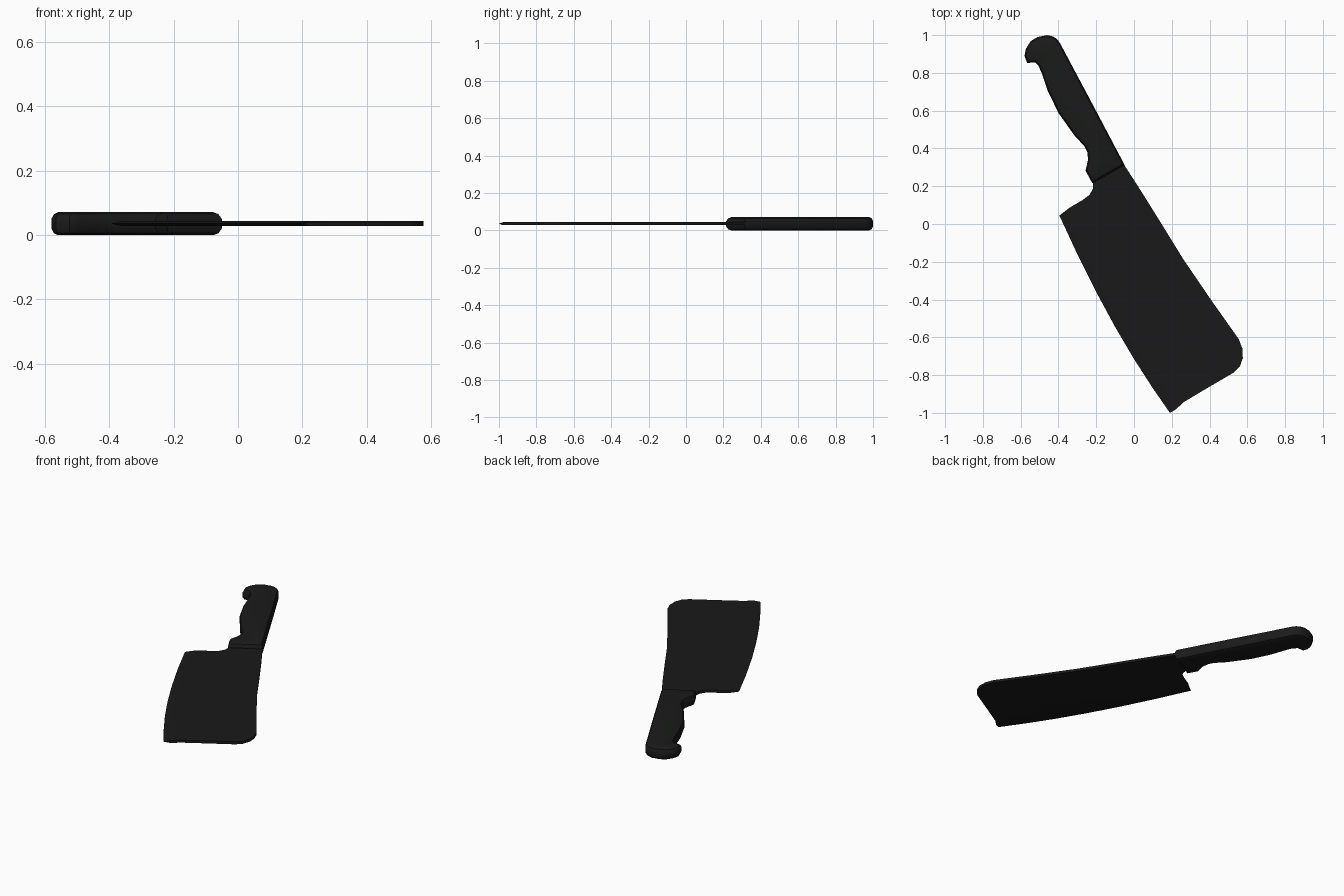
import bpy, bmesh
from mathutils import Vector

if "Cube" in bpy.data.objects:
    bpy.data.objects.remove(bpy.data.objects["Cube"])

BLADE_MID = 0.036


def material(name, rgb):
    m = bpy.data.materials.new(name)
    m.diffuse_color = (*rgb, 1)
    m.use_nodes = True
    m.node_tree.nodes["Principled BSDF"].inputs["Base Color"].default_value = m.diffuse_color
    return m


def inset(points, d):
    """Move a counter-clockwise outline inwards by d."""
    pts = [Vector(p) for p in points]
    out = []
    for i, p in enumerate(pts):
        a = (p - pts[i - 1]).normalized()
        b = (pts[(i + 1) % len(pts)] - p).normalized()
        n = Vector((-a.y - b.y, a.x + b.x)).normalized()
        out.append(p + n * d / max(0.6, n.dot(Vector((-a.y, a.x)))))
    return out


def loft(name, rings, mat):
    """Skin a stack of (outline, z) rings, capped at both ends."""
    bm = bmesh.new()
    rows = [[bm.verts.new((p[0], p[1], z)) for p in pts] for pts, z in rings]
    for lo, hi in zip(rows, rows[1:]):
        for i in range(len(lo)):
            j = (i + 1) % len(lo)
            bm.faces.new((lo[i], lo[j], hi[j], hi[i]))
    caps = [bm.faces.new(rows[0][::-1]), bm.faces.new(rows[-1])]
    bmesh.ops.triangulate(bm, faces=caps)
    bmesh.ops.recalc_face_normals(bm, faces=bm.faces)
    me = bpy.data.meshes.new(name)
    bm.to_mesh(me)
    bm.free()
    me.materials.append(mat)
    ob = bpy.data.objects.new(name, me)
    bpy.context.collection.objects.link(ob)
    bpy.ops.object.select_all(action='DESELECT')
    ob.select_set(True)
    bpy.context.view_layer.objects.active = ob
    bpy.ops.object.shade_smooth_by_angle(angle=0.6)
    return ob


# Blade: cutting edge from heel to tip, then the end, spine and heel notch
edge = [(-0.395, 0.045), (-0.30, -0.16), (-0.20, -0.36), (-0.10, -0.545),
        (0.0, -0.715), (0.10, -0.87), (0.19, -1.0)]
body = [(0.26, -0.945), (0.36, -0.885), (0.53, -0.785), (0.56, -0.755),
        (0.576, -0.71), (0.574, -0.66), (0.555, -0.61), (0.41, -0.405),
        (0.26, -0.185), (0.14, 0.01), (0.04, 0.17), (-0.05, 0.31),
        (-0.07, 0.335), (-0.21, 0.25), (-0.217, 0.215), (-0.218, 0.185),
        (-0.235, 0.155), (-0.27, 0.128), (-0.34, 0.087)]
# Flat sides start a little in from the sharpened edge
ground = [(x + 0.035, y + 0.021) for x, y in edge]
loft("blade", [(ground + body, BLADE_MID - 0.008),
               (edge + body, BLADE_MID),
               (ground + body, BLADE_MID + 0.008)],
     material("dark_steel", (0.01, 0.01, 0.01)))

# Handle: straight back, finger guard, belly and hooked pommel
grip = [(-0.22, 0.215), (-0.05, 0.313), (-0.22, 0.635), (-0.392, 0.958),
        (-0.408, 0.98), (-0.43, 0.993), (-0.46, 1.0), (-0.51, 0.99),
        (-0.547, 0.968), (-0.572, 0.928), (-0.58, 0.89), (-0.566, 0.853),
        (-0.524, 0.855), (-0.506, 0.838), (-0.489, 0.80), (-0.457, 0.706),
        (-0.40, 0.588), (-0.315, 0.468), (-0.262, 0.411), (-0.247, 0.38),
        (-0.243, 0.34), (-0.257, 0.283)]
loft("handle", [(inset(grip, d), z) for d, z in
                [(0.02, 0.0), (0.008, 0.006), (0.0, 0.021),
                 (0.0, 0.05), (0.008, 0.065), (0.02, 0.071)]],
     material("black_grip", (0.01, 0.011, 0.01)))
